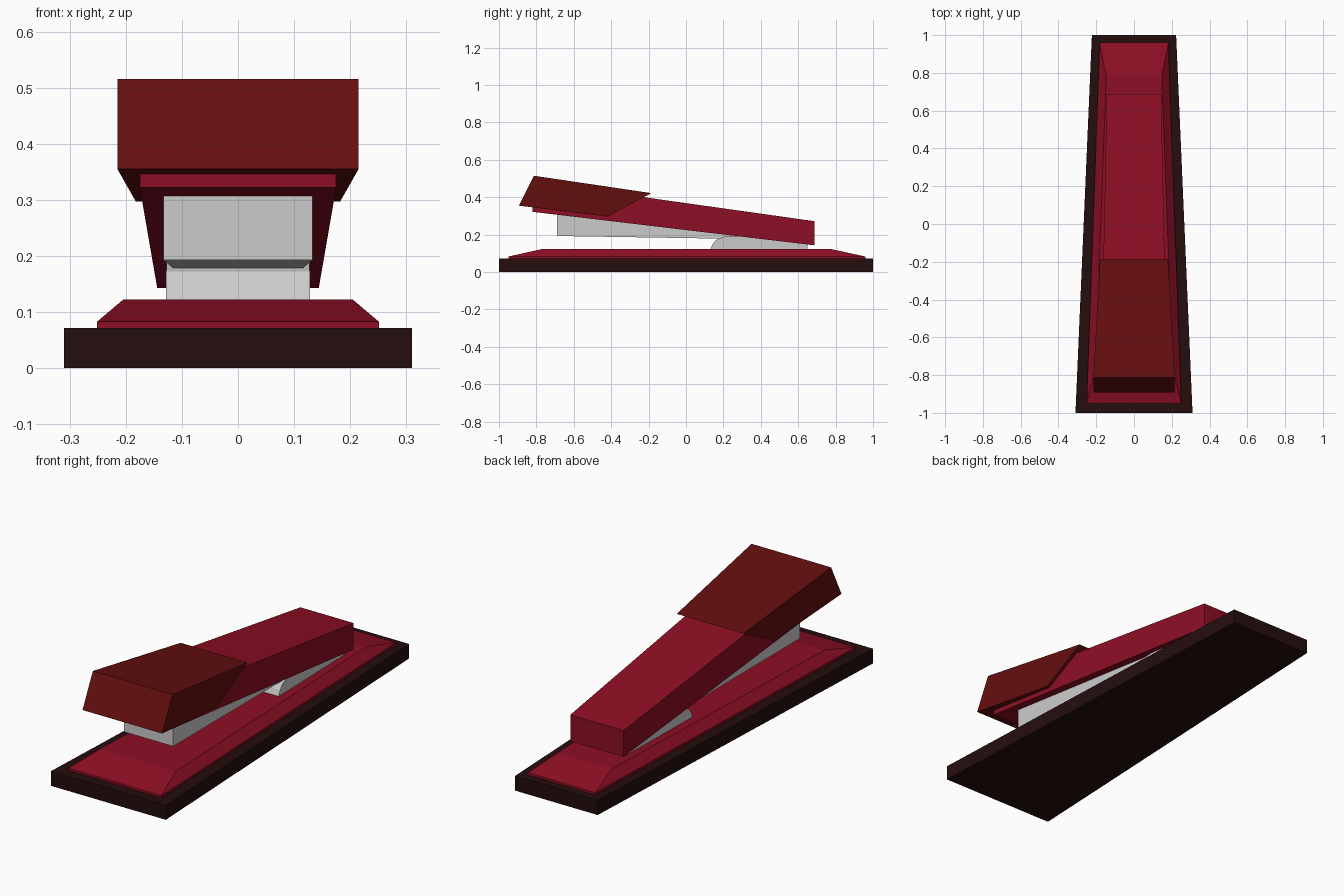
import bpy, bmesh

if "Cube" in bpy.data.objects:
    bpy.data.objects.remove(bpy.data.objects["Cube"])


def material(name, rgb):
    m = bpy.data.materials.new(name)
    m.diffuse_color = (*rgb, 1)
    m.use_nodes = True
    m.node_tree.nodes["Principled BSDF"].inputs["Base Color"].default_value = m.diffuse_color
    return m


CRIMSON = material("crimson", (0.27, 0.0045, 0.018))
OXBLOOD = material("oxblood", (0.13, 0.0045, 0.0045))
RUBBER = material("dark rubber", (0.018, 0.004, 0.004))
STEEL = material("steel grey", (0.60, 0.60, 0.60))


def loft(name, rings, mat):
    """Solid through rings of equal point count, capped at both ends."""
    bm = bmesh.new()
    vr = [[bm.verts.new(p) for p in r] for r in rings]
    n = len(vr[0])
    for a, b in zip(vr, vr[1:]):
        for i in range(n):
            j = (i + 1) % n
            bm.faces.new((a[i], a[j], b[j], b[i]))
    bm.faces.new(vr[0])
    bm.faces.new(vr[-1])
    bmesh.ops.recalc_face_normals(bm, faces=bm.faces)
    me = bpy.data.meshes.new(name)
    bm.to_mesh(me)
    bm.free()
    me.materials.append(mat)
    ob = bpy.data.objects.new(name, me)
    bpy.context.collection.objects.link(ob)
    return ob


def side_profile(name, pts, mat):
    """Mirrored solid from side points (y, z, half width)."""
    return loft(name, [[(s * w, y, z) for y, z, w in pts] for s in (-1, 1)], mat)


def trapezoid(y0, w0, y1, w1, z):
    return [(-w0, y0, z), (w0, y0, z), (w1, y1, z), (-w1, y1, z)]


# rubber foot
foot = (-1, 0.31, 1, 0.223)
loft("rubber_foot", [trapezoid(*foot, 0), trapezoid(*foot, 0.072)], RUBBER)

# base plate with bevelled top
edge = (-0.95, 0.251, 0.96, 0.182)
loft("base_plate", [trapezoid(*edge, 0.07), trapezoid(*edge, 0.083),
                    trapezoid(-0.775, 0.205, 0.78, 0.147, 0.122)], CRIMSON)

# rear support with rounded front
side_profile("rear_support", [
    (0.13, 0.12, 0.128), (0.142, 0.149, 0.128), (0.16, 0.172, 0.128),
    (0.20, 0.189, 0.127), (0.32, 0.192, 0.125), (0.65, 0.16, 0.117),
    (0.65, 0.12, 0.117)], STEEL)

# staple magazine, running up into the arm
side_profile("staple_magazine", [
    (-0.69, 0.193, 0.133), (-0.69, 0.32, 0.133),
    (0.42, 0.19, 0.112), (0.42, 0.175, 0.112)], STEEL)

# upper arm
side_profile("upper_arm", [
    (-0.82, 0.322, 0.175), (-0.82, 0.484, 0.175),
    (0.687, 0.272, 0.144), (0.687, 0.143, 0.144)], CRIMSON)

# press cap
side_profile("press_cap", [
    (-0.893, 0.355, 0.215), (-0.813, 0.515, 0.215),
    (-0.185, 0.422, 0.18), (-0.42, 0.297, 0.182)], OXBLOOD)
